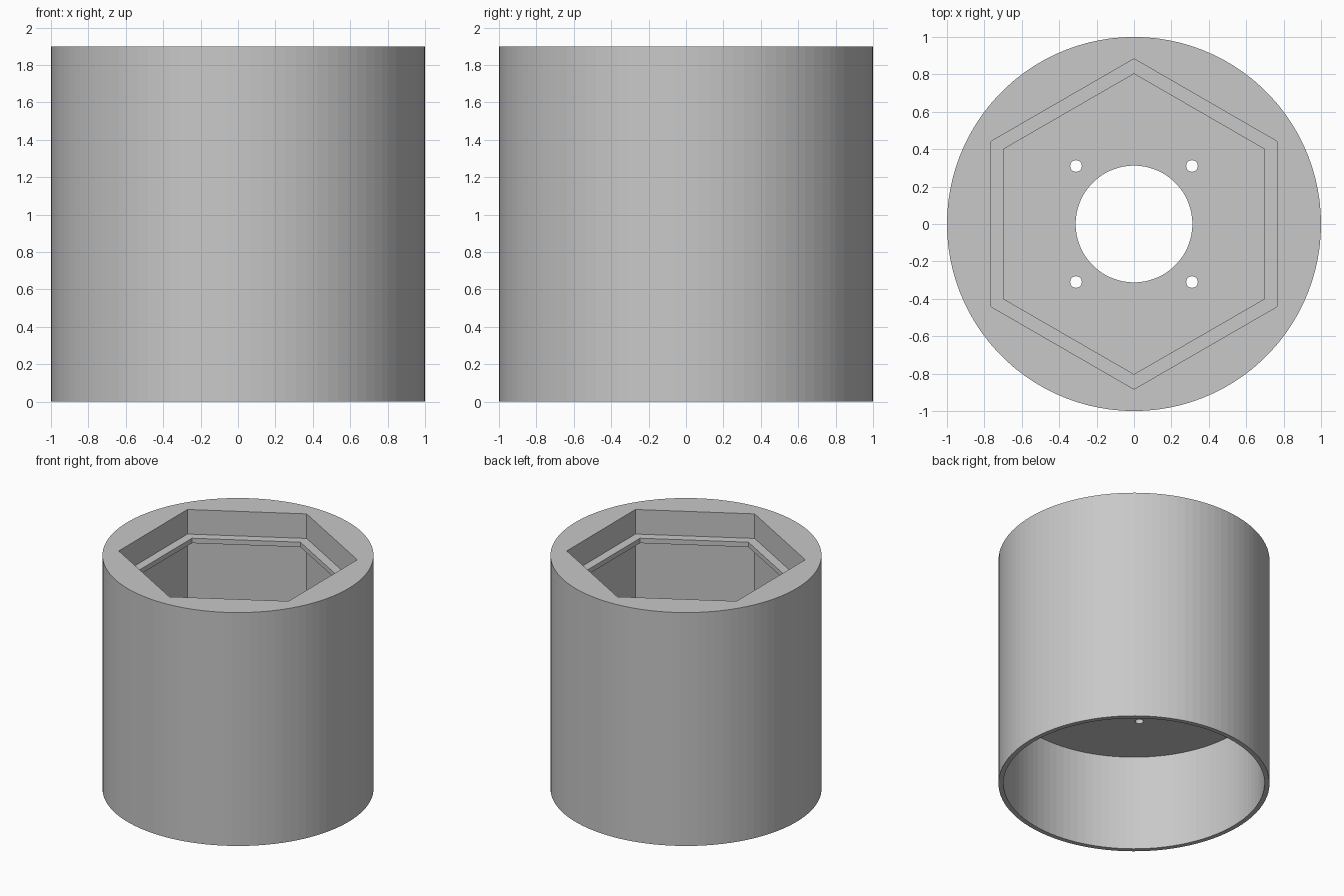
import bpy
import bmesh
from math import sin, cos, pi

cube = bpy.data.objects.get("Cube")
if cube:
    bpy.data.objects.remove(cube, do_unlink=True)

HEIGHT = 1.9
CEILING, FLOOR = 0.78, 0.84          # underside and top of the dividing plate
LIP_BOTTOM, LIP_TOP = 1.66, 1.70     # thin hexagonal ledge
HEX_R, LIP_R = 0.883, 0.803

grey = bpy.data.materials.new("plain_grey")
grey.use_nodes = True
colour = (0.58, 0.58, 0.58, 1)
grey.diffuse_color = colour
grey.node_tree.nodes["Principled BSDF"].inputs["Base Color"].default_value = colour


def prism(name, radius, z0, z1, sides, x=0, y=0):
    """Upright prism with one corner pointing along +y."""
    bm = bmesh.new()
    angles = [pi / 2 + 2 * pi * i / sides for i in range(sides)]
    base = bm.faces.new([bm.verts.new((x + radius * cos(a), y + radius * sin(a), z0))
                         for a in angles])
    top = bmesh.ops.extrude_face_region(bm, geom=[base])["geom"]
    bmesh.ops.translate(bm, vec=(0, 0, z1 - z0),
                        verts=[v for v in top if isinstance(v, bmesh.types.BMVert)])
    bmesh.ops.recalc_face_normals(bm, faces=bm.faces)
    mesh = bpy.data.meshes.new(name)
    bm.to_mesh(mesh)
    bm.free()
    mesh.materials.append(grey)
    obj = bpy.data.objects.new(name, mesh)
    bpy.context.collection.objects.link(obj)
    return obj


def cut(target, cutter):
    """Subtract the cutter from the target and discard it."""
    mod = target.modifiers.new("cut", 'BOOLEAN')
    mod.operation = 'DIFFERENCE'
    mod.solver = 'EXACT'
    mod.object = cutter
    cutter.hide_render = True
    bpy.context.view_layer.objects.active = target
    bpy.ops.object.modifier_apply(modifier=mod.name)
    bpy.data.objects.remove(cutter, do_unlink=True)


# Outer cylinder
housing = prism("cylindrical_housing", 1.0, 0, HEIGHT, 100)

# Round recess underneath
cut(housing, prism("bottom_recess", 0.963, -0.2, CEILING, 100))

# Hexagonal socket with a narrow lip part way down
cut(housing, prism("upper_socket", HEX_R, LIP_TOP, HEIGHT + 0.2, 6))
cut(housing, prism("lower_socket", HEX_R, FLOOR, LIP_BOTTOM, 6))
cut(housing, prism("lip_opening", LIP_R, LIP_BOTTOM - 0.1, LIP_TOP + 0.1, 6))

# Centre hole and four screw holes through the dividing plate
cut(housing, prism("centre_hole", 0.312, CEILING - 0.1, FLOOR + 0.1, 100))
for sx in (-1, 1):
    for sy in (-1, 1):
        cut(housing, prism("screw_hole", 0.031, CEILING - 0.1, FLOOR + 0.1, 32,
                           sx * 0.31, sy * 0.31))
